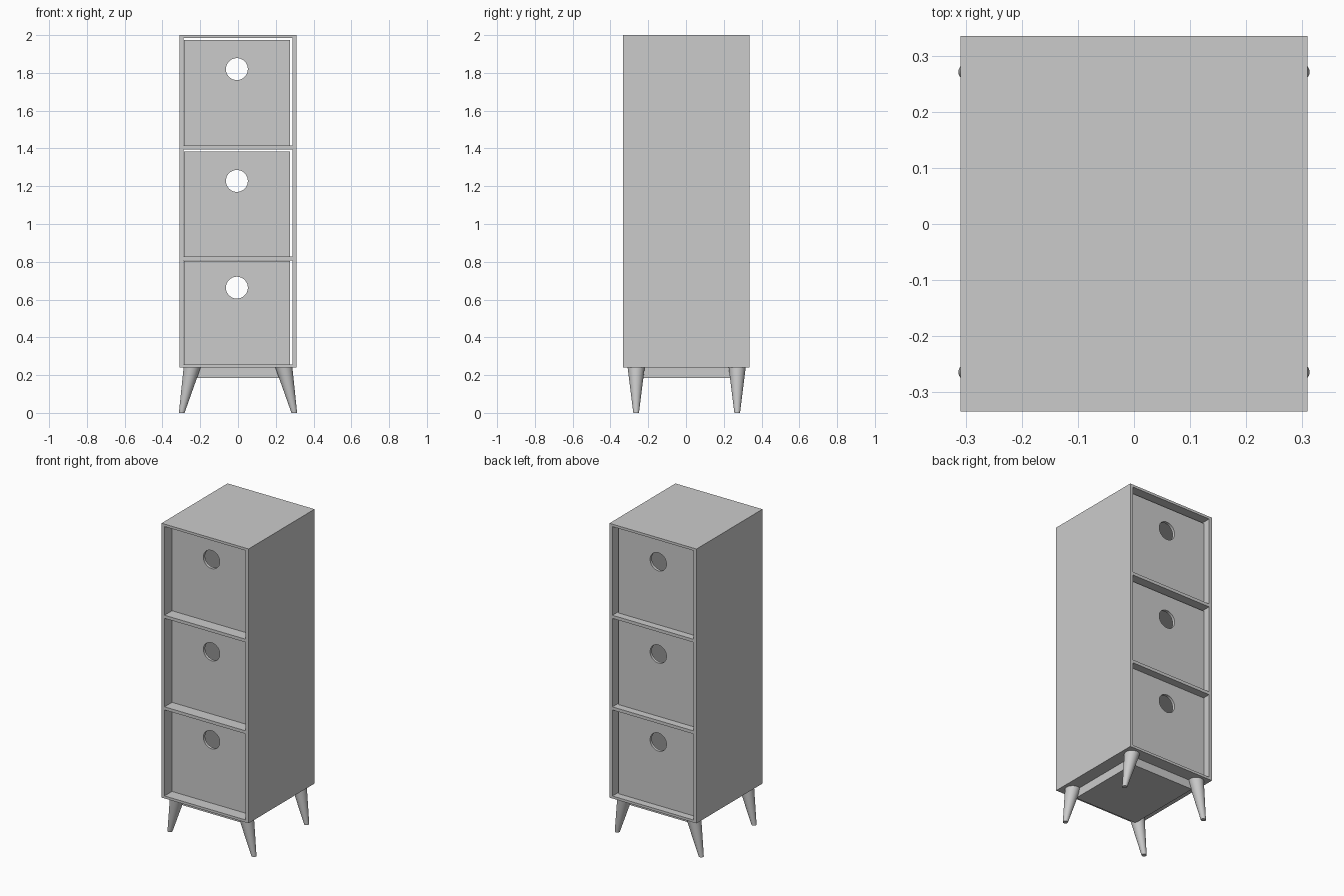
import bpy, bmesh
from mathutils import Vector, Matrix

if "Cube" in bpy.data.objects:
    bpy.data.objects.remove(bpy.data.objects["Cube"])


def finish(bm, name):
    bmesh.ops.recalc_face_normals(bm, faces=bm.faces)
    me = bpy.data.meshes.new(name)
    bm.to_mesh(me)
    bm.free()
    ob = bpy.data.objects.new(name, me)
    bpy.context.collection.objects.link(ob)
    return ob


def box(name, lo, hi, open_top=False):
    lo, hi = Vector(lo), Vector(hi)
    bm = bmesh.new()
    mat = Matrix.Translation((lo + hi) / 2) @ Matrix.Diagonal((*(hi - lo), 1))
    bmesh.ops.create_cube(bm, size=1, matrix=mat)
    if open_top:
        top = [f for f in bm.faces if f.calc_center_median().z > hi.z - 1e-4]
        bmesh.ops.delete(bm, geom=top, context='FACES_ONLY')
    return finish(bm, name)


def activate(ob):
    bpy.ops.object.select_all(action='DESELECT')
    ob.select_set(True)
    bpy.context.view_layer.objects.active = ob


W, YF, YB = 0.309, -0.334, 0.335   # half width, front, back
IN = 0.288                         # inner half width

# Carcass: sides, top, shelves and bottom, open at front and back
for s, side in ((-1, "left"), (1, "right")):
    x0, x1 = sorted((s * IN, s * W))
    box(f"{side}_side_panel", (x0, YF, 0.239), (x1, YB, 2.0))
for name, z0, z1 in (("bottom_panel", 0.239, 0.255), ("lower_shelf", 0.807, 0.827),
                     ("upper_shelf", 1.395, 1.415), ("top_panel", 1.984, 2.0)):
    box(name, (-IN, YF, z0), (IN, YB, z1))

# Plinth under the carcass
box("plinth", (-0.225, -0.255, 0.185), (0.225, 0.255, 0.239))

# Open-topped drawers with round finger holes front and back
for name, z0, z1, hole_z in (("bottom_drawer", 0.256, 0.803, 0.663),
                             ("middle_drawer", 0.828, 1.385, 1.228),
                             ("top_drawer", 1.416, 1.973, 1.82)):
    drawer = box(name, (-0.287, -0.26, z0), (0.275, 0.29, z1), open_top=True)
    wall = drawer.modifiers.new("wall", 'SOLIDIFY')
    wall.thickness, wall.offset, wall.use_even_offset = 0.018, -1, True
    bpy.ops.mesh.primitive_cylinder_add(vertices=48, radius=0.058, depth=1.0,
                                        location=(-0.006, 0, hole_z), rotation=(1.570796, 0, 0))
    cutter = bpy.context.object
    cut = drawer.modifiers.new("finger_hole", 'BOOLEAN')
    cut.operation, cut.solver, cut.object = 'DIFFERENCE', 'EXACT', cutter
    activate(drawer)
    bpy.ops.object.modifier_apply(modifier="wall")
    bpy.ops.object.modifier_apply(modifier="finger_hole")
    bpy.data.objects.remove(cutter)
    bpy.ops.object.shade_smooth_by_angle()

# Tapered legs splayed sideways, with flat ends
for s, side in ((-1, "left"), (1, "right")):
    for y, end in ((-0.264, "front"), (0.271, "back")):
        bm = bmesh.new()
        bmesh.ops.create_cone(bm, cap_ends=True, segments=32, radius1=0.015, radius2=0.045,
                              depth=0.239, matrix=Matrix.Translation((0, 0, 0.1195)))
        for v in bm.verts:
            v.co.x += s * (0.298 - 0.055 * v.co.z / 0.239)
            v.co.y += y
        leg = finish(bm, f"{end}_{side}_leg")
        activate(leg)
        bpy.ops.object.shade_smooth_by_angle()
